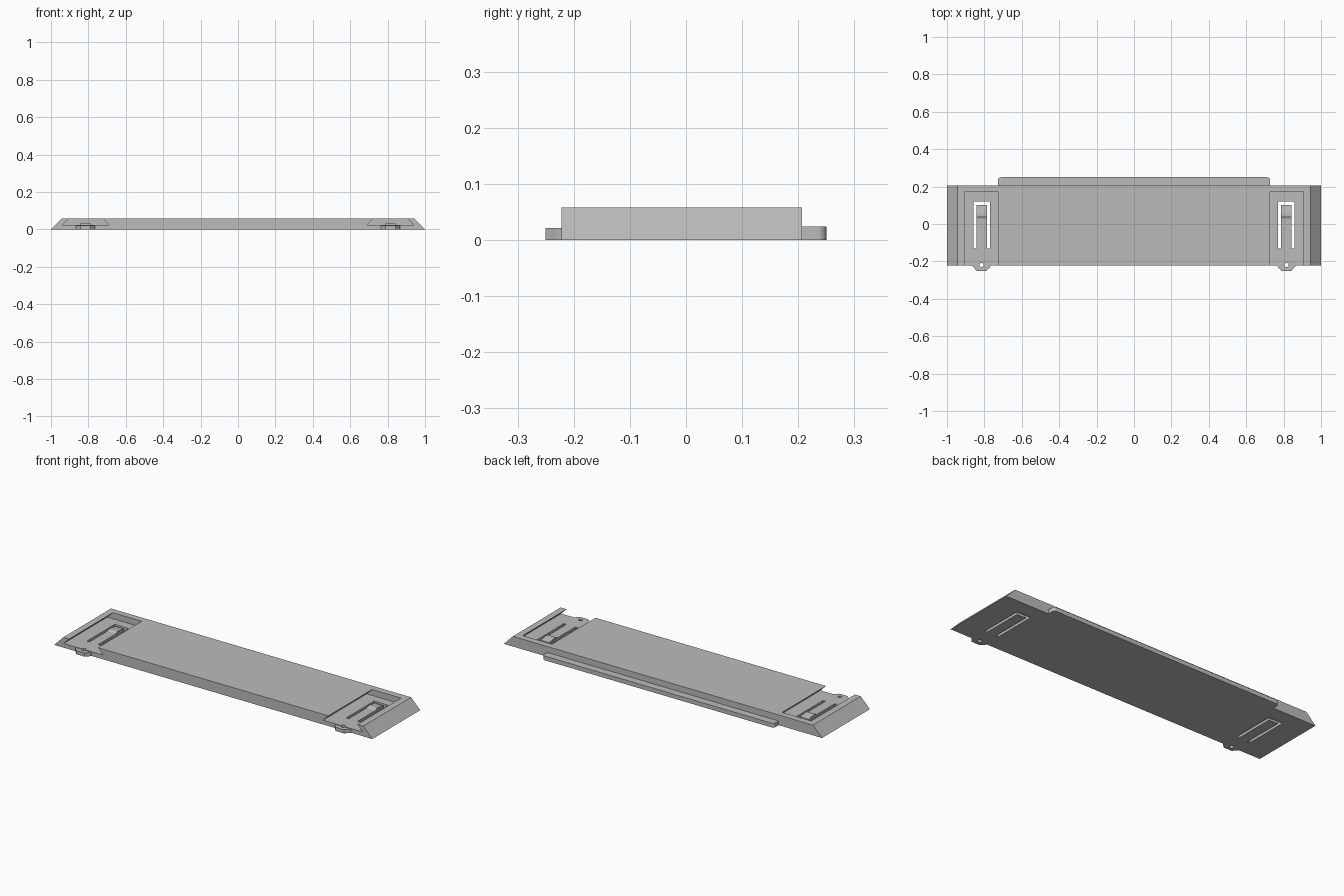
import bpy, bmesh, math
from mathutils import Vector

old = bpy.data.objects.get("Cube")
if old:
    bpy.data.objects.remove(old, do_unlink=True)

grey = bpy.data.materials.new("plain grey")
grey.use_nodes = True
grey.diffuse_color = (0.5, 0.5, 0.5, 1)
grey.node_tree.nodes["Principled BSDF"].inputs["Base Color"].default_value = (0.5, 0.5, 0.5, 1)

# Place a profile point (a, b) at depth d along the extrusion axis
PLACE = {"x": lambda a, b, d: (d, a, b),
         "y": lambda a, b, d: (a, d, b),
         "z": lambda a, b, d: (a, b, d)}


def prism(name, profile, lo, hi, axis):
    bm = bmesh.new()
    place = PLACE[axis]
    face = bm.faces.new([bm.verts.new(place(a, b, lo)) for a, b in profile])
    out = bmesh.ops.extrude_face_region(bm, geom=[face])
    moved = [v for v in out["geom"] if isinstance(v, bmesh.types.BMVert)]
    bmesh.ops.translate(bm, verts=moved, vec=Vector(place(0, 0, hi - lo)))
    bmesh.ops.recalc_face_normals(bm, faces=bm.faces)
    mesh = bpy.data.meshes.new(name)
    bm.to_mesh(mesh)
    bm.free()
    mesh.materials.append(grey)
    obj = bpy.data.objects.new(name, mesh)
    bpy.context.collection.objects.link(obj)
    return obj


def cut(obj, cutter):
    mod = obj.modifiers.new("cut", "BOOLEAN")
    mod.operation, mod.solver, mod.object = "DIFFERENCE", "EXACT", cutter
    bpy.context.view_layer.objects.active = obj
    bpy.ops.object.modifier_apply(modifier=mod.name)


def arc(cx, cy, r, start, end, steps):
    return [(cx + r * math.cos(math.radians(start + (end - start) * i / steps)),
             cy + r * math.sin(math.radians(start + (end - start) * i / steps)))
            for i in range(steps + 1)]


FRONT, BACK, TOP, FLOOR = -0.222, 0.207, 0.058, 0.024
MID = 0.815   # centre of each clip

# Long plate with sloping ends
body = prism("body", [(-1, 0), (1, 0), (0.943, TOP), (-0.943, TOP)], FRONT, BACK, "y")

# Back lip with rounded corners
prism("back_lip", [(-0.727, BACK), (0.727, BACK)]
      + arc(0.712, 0.235, 0.015, 0, 90, 6)
      + arc(-0.712, 0.235, 0.015, 90, 180, 6), 0, FLOOR, "z")

for side, s in (("left", 1), ("right", -1)):
    def mirror(points):
        return [(s * a, b) for a, b in points]

    # Undercut pocket, open at the front
    pocket = prism("pocket_cutter", mirror([(0.69, FLOOR), (0.94, FLOOR), (0.906, TOP),
                   (0.896, TOP + 0.01), (0.734, TOP + 0.01), (0.724, TOP)]), -0.3, 0.17, "y")
    # U-shaped slot that frees a springy tongue
    w, n = 0.044, 0.028
    slot = prism("slot_cutter", mirror([(MID - w, -0.13), (MID - w, 0.12), (MID + w, 0.12),
                 (MID + w, -0.13), (MID + n, -0.13), (MID + n, 0.102),
                 (MID - n, 0.102), (MID - n, -0.13)]), -0.05, 0.04, "z")
    # Small round hole at the root of the tab
    hole = prism("hole_cutter", arc(s * MID, -0.219, 0.011, 0, 345, 23), -0.05, 0.04, "z")

    # Front pull tab
    tab = prism(side + "_tab", mirror([(MID - 0.05, FRONT), (MID + 0.05, FRONT),
                (MID + 0.044, -0.231), (MID + 0.026, -0.25), (MID - 0.026, -0.25),
                (MID - 0.044, -0.231)]), 0, 0.021, "z")
    for cutter in (pocket, slot, hole):
        cut(body, cutter)
    cut(tab, hole)
    for cutter in (pocket, slot, hole):
        bpy.data.objects.remove(cutter, do_unlink=True)

    # Catch ridge on the tongue
    prism(side + "_catch", [(0.025, 0.015), (0.03, FLOOR), (0.042, 0.031), (0.055, 0.031),
          (0.1, FLOOR), (0.1, 0.015)], s * MID - n + 0.001, s * MID + n - 0.001, "x")
